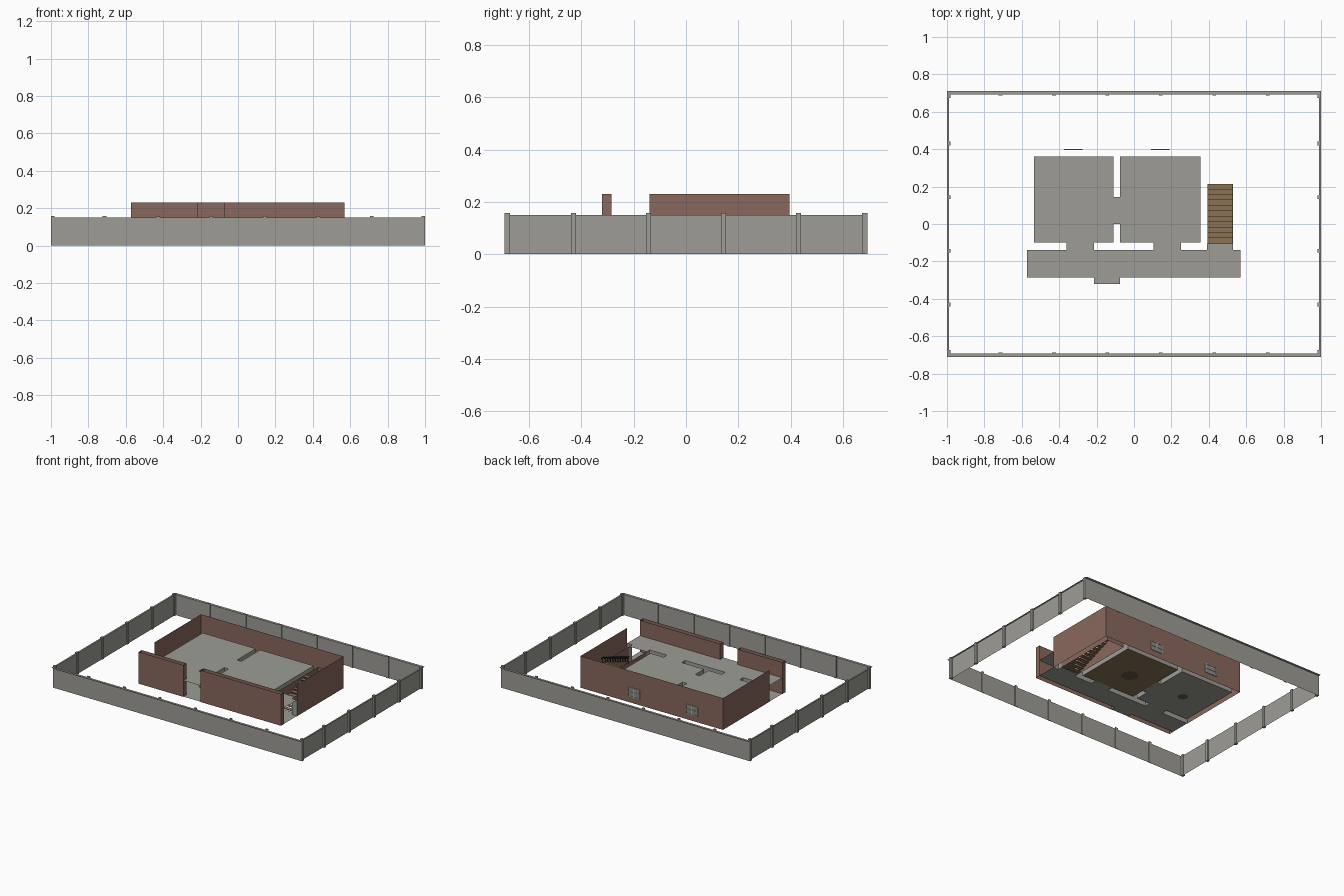
import bpy, bmesh, math

if "Cube" in bpy.data.objects:
    bpy.data.objects.remove(bpy.data.objects["Cube"])

def mat(name, c):
    m = bpy.data.materials.new(name)
    m.diffuse_color = (*c, 1)
    m.use_nodes = True
    m.node_tree.nodes["Principled BSDF"].inputs["Base Color"].default_value = m.diffuse_color
    return m

GREY = mat("concrete_grey", (0.34, 0.335, 0.30))
BRICK = mat("brick_brown", (0.25, 0.138, 0.107))
WOOD = mat("wood", (0.26, 0.17, 0.09))
DARK = mat("dark_metal", (0.015, 0.015, 0.017))
FRAME = mat("window_frame", (0.42, 0.42, 0.40))
GLASS = mat("window_glass", (0.25, 0.25, 0.245))
RUG = mat("dark_rug", (0.12, 0.09, 0.06))

def finish(name, bm, m):
    me = bpy.data.meshes.new(name)
    bm.to_mesh(me)
    bm.free()
    me.materials.append(m)
    ob = bpy.data.objects.new(name, me)
    bpy.context.collection.objects.link(ob)
    return ob

def rects(name, items, z, m):
    """Flat rectangles (x0, x1, y0, y1) at height z."""
    bm = bmesh.new()
    for x0, x1, y0, y1 in items:
        bm.faces.new([bm.verts.new((x, y, z)) for x, y in
                      ((x0, y0), (x1, y0), (x1, y1), (x0, y1))])
    return finish(name, bm, m)

def walls(name, paths, z0, z1, m):
    """Thin upright sheets following plan paths."""
    bm = bmesh.new()
    for p in paths:
        lo = [bm.verts.new((x, y, z0)) for x, y in p]
        hi = [bm.verts.new((x, y, z1)) for x, y in p]
        for i in range(len(p) - 1):
            bm.faces.new((lo[i], lo[i + 1], hi[i + 1], hi[i]))
    return finish(name, bm, m)

def boxes(name, items, m):
    """Boxes (x0, x1, y0, y1, z0, z1)."""
    bm = bmesh.new()
    for x0, x1, y0, y1, z0, z1 in items:
        vs = bmesh.ops.create_cube(bm, size=1)["verts"]
        for v in vs:
            v.co = ((x0 + x1) / 2 + v.co.x * (x1 - x0),
                    (y0 + y1) / 2 + v.co.y * (y1 - y0),
                    (z0 + z1) / 2 + v.co.z * (z1 - z0))
    return finish(name, bm, m)

# --- Perimeter fence: sheet walls, outward flat cap, inner posts
FX, FY, CX, CY, FH, PH = 0.988, 0.693, 1.0, 0.712, 0.15, 0.158
walls("fence_wall", [[(-FX, -FY), (FX, -FY), (FX, FY), (-FX, FY), (-FX, -FY)]], 0, FH, GREY)
rects("fence_cap", [(-CX, CX, FY, CY), (-CX, CX, -CY, -FY),
                    (-CX, -FX, -FY, FY), (FX, CX, -FY, FY)], FH, GREY)
posts = []
for s in (-1, 1):
    for i in range(6):
        x = -0.714 + i * 0.2857
        y = sorted((s * FY, s * (FY - 0.006)))
        posts.append((x - 0.01, x + 0.01, *y, 0, PH))
    for y in (-0.683, -0.43, -0.143, 0.143, 0.43, 0.683):
        x = sorted((s * CX, s * (FX - 0.006)))
        posts.append((*x, y - 0.01, y + 0.01, 0, PH))
boxes("fence_posts", posts, GREY)

# --- House outer walls, full height
H, FLOOR = 0.23, 0.118
walls("house_outer_wall", [[(-0.573, -0.14), (-0.573, 0.395), (0.57, 0.395), (0.57, -0.14)]], 0, H, BRICK)
for side, x0, x1 in (("left", -0.573, -0.215), ("right", -0.075, 0.57)):
    walls("front_wall_" + side, [[(x0, -0.32), (x1, -0.32), (x1, -0.285),
                                  (x0, -0.285), (x0, -0.32)]], 0, H, BRICK)

# --- Floors, laid out by room; hollow walls stay open between them
left_room, right_room = (-0.535, -0.11, -0.1, 0.36), (-0.075, 0.355, -0.1, 0.36)
others = [(-0.573, 0.57, -0.285, -0.14), (-0.215, -0.075, -0.32, -0.285),
          (-0.11, -0.075, 0, 0.145), (-0.36, -0.215, -0.14, -0.1),
          (0.105, 0.25, -0.14, -0.1), (0.39, 0.53, -0.14, -0.105)]
rects("upper_floor", [left_room, right_room] + others, FLOOR, GREY)
rects("ground_floor", [left_room] + others, 0.002, GREY)
rects("wood_ground_floor", [right_room], 0.002, WOOD)

# --- Inner wall faces of the ground storey
walls("inner_walls", [
    [(0.57, -0.14), (0.53, -0.14), (0.53, -0.105)],
    [(0.39, -0.105), (0.39, -0.14), (0.25, -0.14), (0.25, -0.1), (0.355, -0.1),
     (0.355, 0.36), (-0.075, 0.36), (-0.075, 0.145), (-0.11, 0.145), (-0.11, 0.36),
     (-0.535, 0.36), (-0.535, -0.1), (-0.36, -0.1), (-0.36, -0.14), (-0.573, -0.14)],
    [(-0.11, 0), (-0.075, 0), (-0.075, -0.1), (0.105, -0.1), (0.105, -0.14),
     (-0.215, -0.14), (-0.215, -0.1), (-0.11, -0.1), (-0.11, 0)]], 0, FLOOR, GREY)
walls("stairwell_walls", [[(0.39, -0.105), (0.39, 0.36), (0.53, 0.36), (0.53, -0.105)]], 0, FLOOR, BRICK)

# --- Staircase: open treads rising to the back, with a dark rail
N, Y0, RUN = 11, -0.105, 0.029
boxes("stair_treads", [(0.392, 0.526, Y0 + i * RUN, Y0 + (i + 1) * RUN,
                        (i + 1) * FLOOR / N - 0.005, (i + 1) * FLOOR / N)
                       for i in range(N)], WOOD)
rail = []
for i in range(N):
    y, z = Y0 + (i + 0.5) * RUN, (i + 1) * FLOOR / N
    rail.append((0.526, 0.53, y - 0.0145, y + 0.0145, z + 0.03, z + 0.04))
    rail.append((0.526, 0.53, y - 0.002, y + 0.002, z - 0.005, z + 0.03))
boxes("stair_rail", rail, DARK)

# --- Back windows: glass plate with frame and crossing bars
for side, x in (("left", -0.325), ("right", 0.14)):
    w, z0, z1, t = 0.046, 0.045, 0.108, 0.005
    zm = (z0 + z1) / 2
    boxes("window_glass_" + side, [(x - w, x + w, 0.395, 0.398, z0, z1)], GLASS)
    bars = [(x + d - t / 2, x + d + t / 2, 0.396, 0.401, z0, z1) for d in (-w, 0, w)]
    bars += [(x - w, x + w, 0.396, 0.401, z - t / 2, z + t / 2) for z in (z0, zm, z1)]
    boxes("window_frame_" + side, bars, FRAME)

# --- Dark round plates beneath the room floors
for side, x, y, r in (("left", -0.325, 0.11, 0.035), ("right", 0.12, 0.1, 0.06)):
    bm = bmesh.new()
    bmesh.ops.create_circle(bm, cap_ends=True, segments=8, radius=r)
    bmesh.ops.translate(bm, verts=bm.verts, vec=(x, y, 0))
    finish("floor_plate_" + side, bm, RUG)
